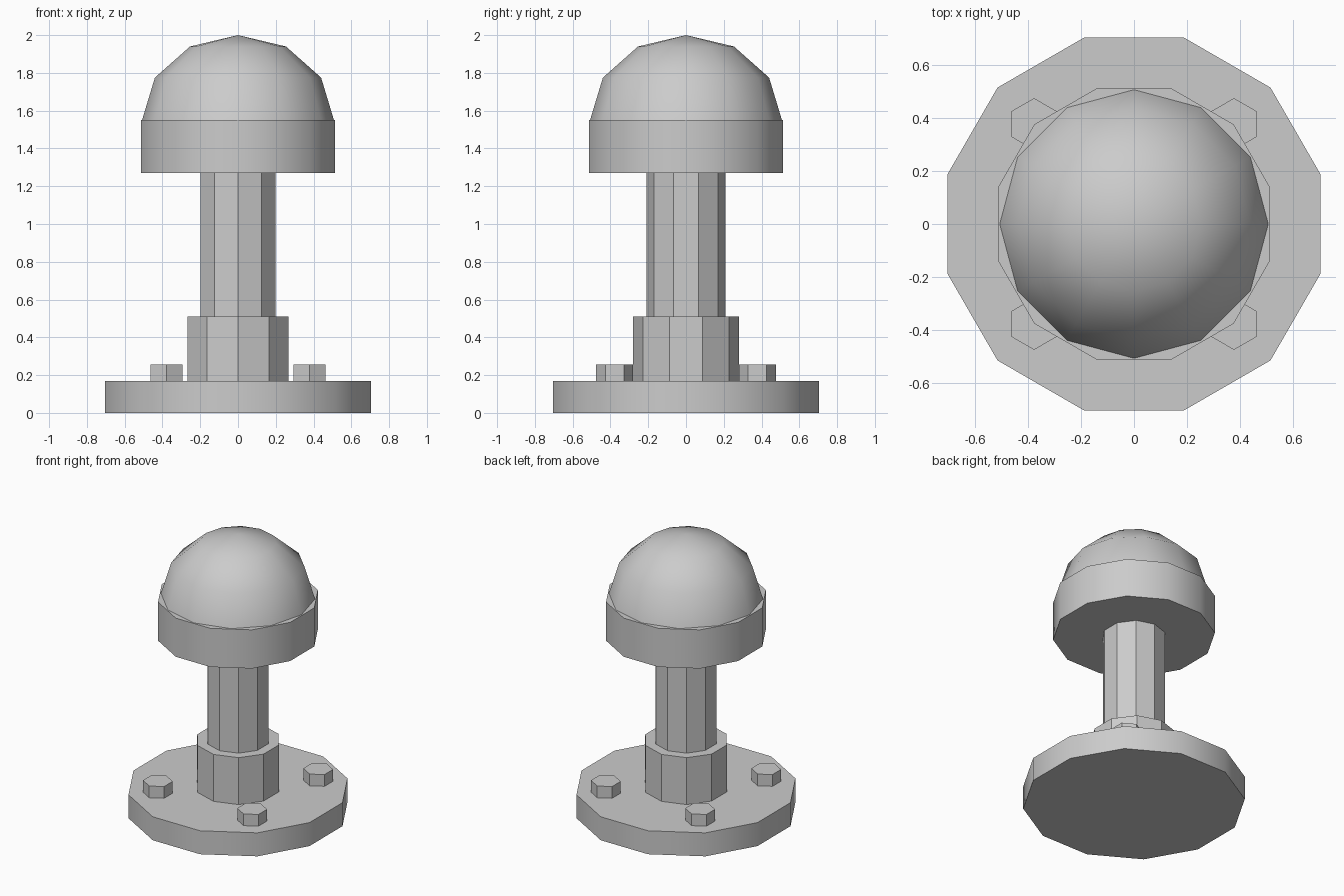
import bpy
import bmesh
from math import pi, sin, cos, radians

cube = bpy.data.objects.get("Cube")
if cube:
    bpy.data.objects.remove(cube)

grey = bpy.data.materials.new("plain grey")
grey.use_nodes = True
colour = (0.6, 0.6, 0.6, 1)
grey.diffuse_color = colour
grey.node_tree.nodes["Principled BSDF"].inputs["Base Color"].default_value = colour


def finish(name, bm):
    bmesh.ops.recalc_face_normals(bm, faces=bm.faces)
    mesh = bpy.data.meshes.new(name)
    bm.to_mesh(mesh)
    bm.free()
    mesh.materials.append(grey)
    obj = bpy.data.objects.new(name, mesh)
    bpy.context.collection.objects.link(obj)
    bpy.ops.object.select_all(action="DESELECT")
    obj.select_set(True)
    bpy.context.view_layer.objects.active = obj
    bpy.ops.object.shade_smooth_by_angle(angle=radians(32))
    return obj


def prism(name, sides, radius, bottom, top, turn, x=0, y=0):
    """Upright prism whose first corner points at angle turn."""
    bm = bmesh.new()
    corners = [turn + 2 * pi * i / sides for i in range(sides)]
    base = bm.faces.new([bm.verts.new((x + radius * cos(a), y + radius * sin(a), bottom))
                         for a in corners])
    geom = bmesh.ops.extrude_face_region(bm, geom=[base], use_keep_orig=True)["geom"]
    verts = [v for v in geom if isinstance(v, bmesh.types.BMVert)]
    bmesh.ops.translate(bm, vec=(0, 0, top - bottom), verts=verts)
    return finish(name, bm)


# Base plate, post and head collar
prism("base_plate", 12, 0.73, 0, 0.17, pi / 12)
prism("post_sleeve", 10, 0.28, 0.17, 0.51, pi / 2)
prism("post", 10, 0.21, 0.51, 1.27, pi / 2)
prism("head_collar", 12, 0.533, 1.27, 1.55, pi / 12)

# Hexagonal bolts around the sleeve
for side, sx in (("left", 1), ("right", -1)):
    for end, sy in (("front", -1), ("back", 1)):
        prism(f"bolt_{end}_{side}", 6, 0.098, 0.17, 0.255, pi / 2, 0.378 * sx, 0.378 * sy)

# Domed cap: upper half of a slightly flattened sphere
bm = bmesh.new()
bmesh.ops.create_uvsphere(bm, u_segments=12, v_segments=6, radius=1)
bmesh.ops.delete(bm, geom=[v for v in bm.verts if v.co.z < -0.01], context="VERTS")
bmesh.ops.scale(bm, vec=(0.508, 0.508, 0.45), verts=bm.verts)
bmesh.ops.translate(bm, vec=(0, 0, 1.55), verts=bm.verts)
finish("dome_cap", bm)
